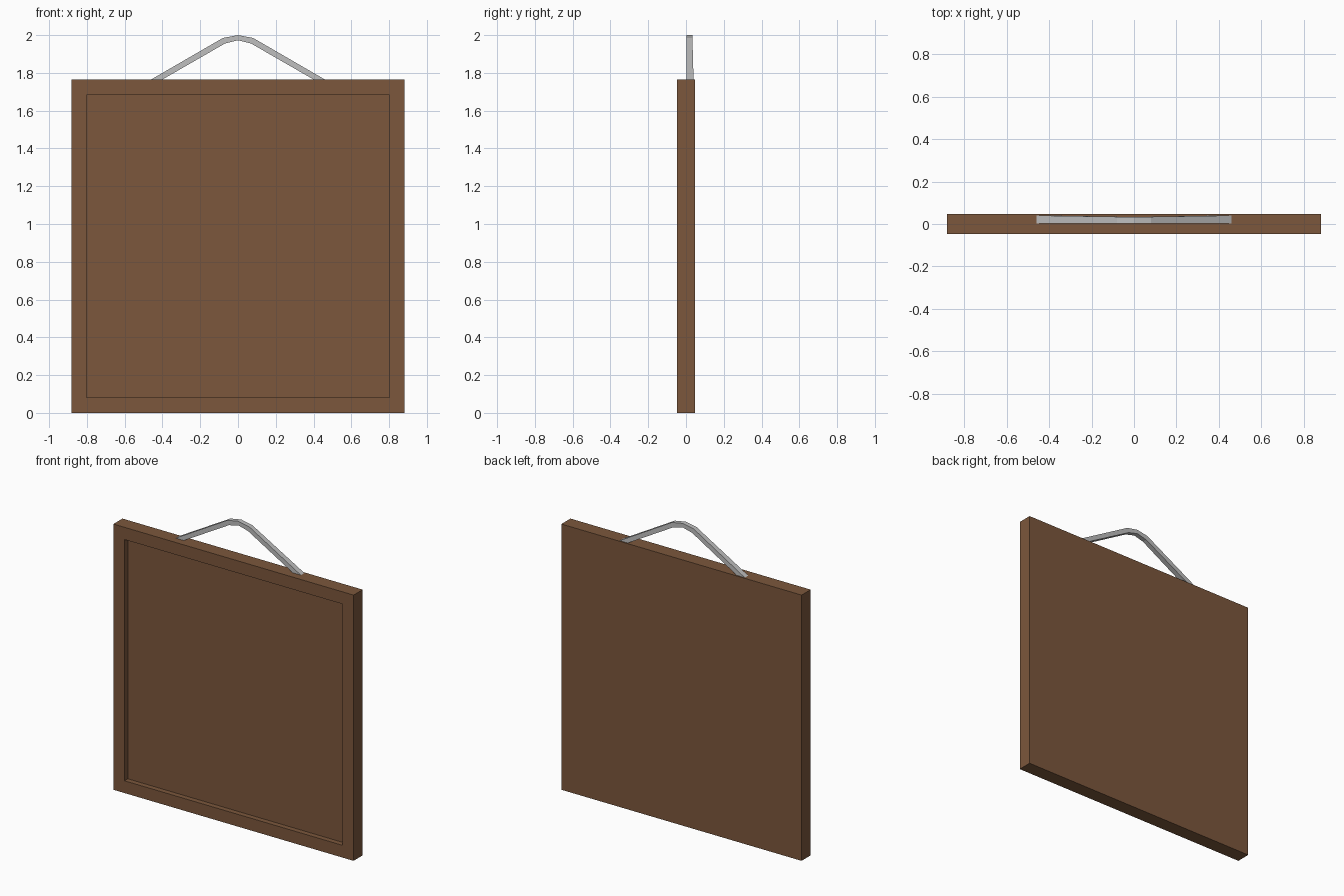
import bpy, bmesh

cube = bpy.data.objects.get("Cube")
if cube:
    bpy.data.objects.remove(cube, do_unlink=True)


def material(name, rgb):
    m = bpy.data.materials.new(name)
    m.use_nodes = True
    m.diffuse_color = (*rgb, 1)
    bsdf = next(n for n in m.node_tree.nodes if n.type == 'BSDF_PRINCIPLED')
    bsdf.inputs["Base Color"].default_value = (*rgb, 1)
    return m


def finish(bm, name, mat):
    bmesh.ops.recalc_face_normals(bm, faces=bm.faces)
    mesh = bpy.data.meshes.new(name)
    bm.to_mesh(mesh)
    bm.free()
    mesh.materials.append(mat)
    obj = bpy.data.objects.new(name, mesh)
    bpy.context.collection.objects.link(obj)
    return obj


wood = material("brown wood", (0.2, 0.095, 0.045))
metal = material("grey metal", (0.52, 0.52, 0.52))

WIDTH, DEPTH, HEIGHT = 1.765, 0.095, 1.765
BORDER, RECESS = 0.115, 0.035

# Board with a raised frame around a sunken front panel
bm = bmesh.new()
bmesh.ops.create_cube(bm, size=1)
bmesh.ops.scale(bm, vec=(WIDTH, DEPTH, HEIGHT), verts=bm.verts)
bmesh.ops.translate(bm, vec=(0, 0, HEIGHT / 2), verts=bm.verts)
front = min(bm.faces, key=lambda f: f.calc_center_median().y)
bmesh.ops.inset_individual(bm, faces=[front], thickness=BORDER)
panel = bmesh.ops.extrude_discrete_faces(bm, faces=[front])["faces"][0]
bmesh.ops.translate(bm, vec=(0, RECESS, 0), verts=panel.verts)
finish(bm, "framed_board", wood)

# Hanger: flat strap bent over the top; each station is
# (outer x, outer z, inner x, inner z, back y)
half = [(0.46, HEIGHT, 0.40, HEIGHT, 0.040),
        (0.08, 1.985, 0.07, 1.955, 0.034)]
peak = [(0, 2.0, 0, 1.973, 0.034)]
mirrored = [(-a, b, -c, d, y) for a, b, c, d, y in reversed(half)]
FRONT_Y = 0.003

bm = bmesh.new()
rings = []
for ox, oz, ix, iz, back in half + peak + mirrored:
    corners = [(ox, FRONT_Y, oz), (ox, back, oz), (ix, back, iz), (ix, FRONT_Y, iz)]
    rings.append([bm.verts.new(c) for c in corners])
for a, b in zip(rings, rings[1:]):
    for i in range(4):
        j = (i + 1) % 4
        bm.faces.new((a[i], a[j], b[j], b[i]))
bm.faces.new(rings[0])
bm.faces.new(rings[-1])
finish(bm, "hanger", metal)
